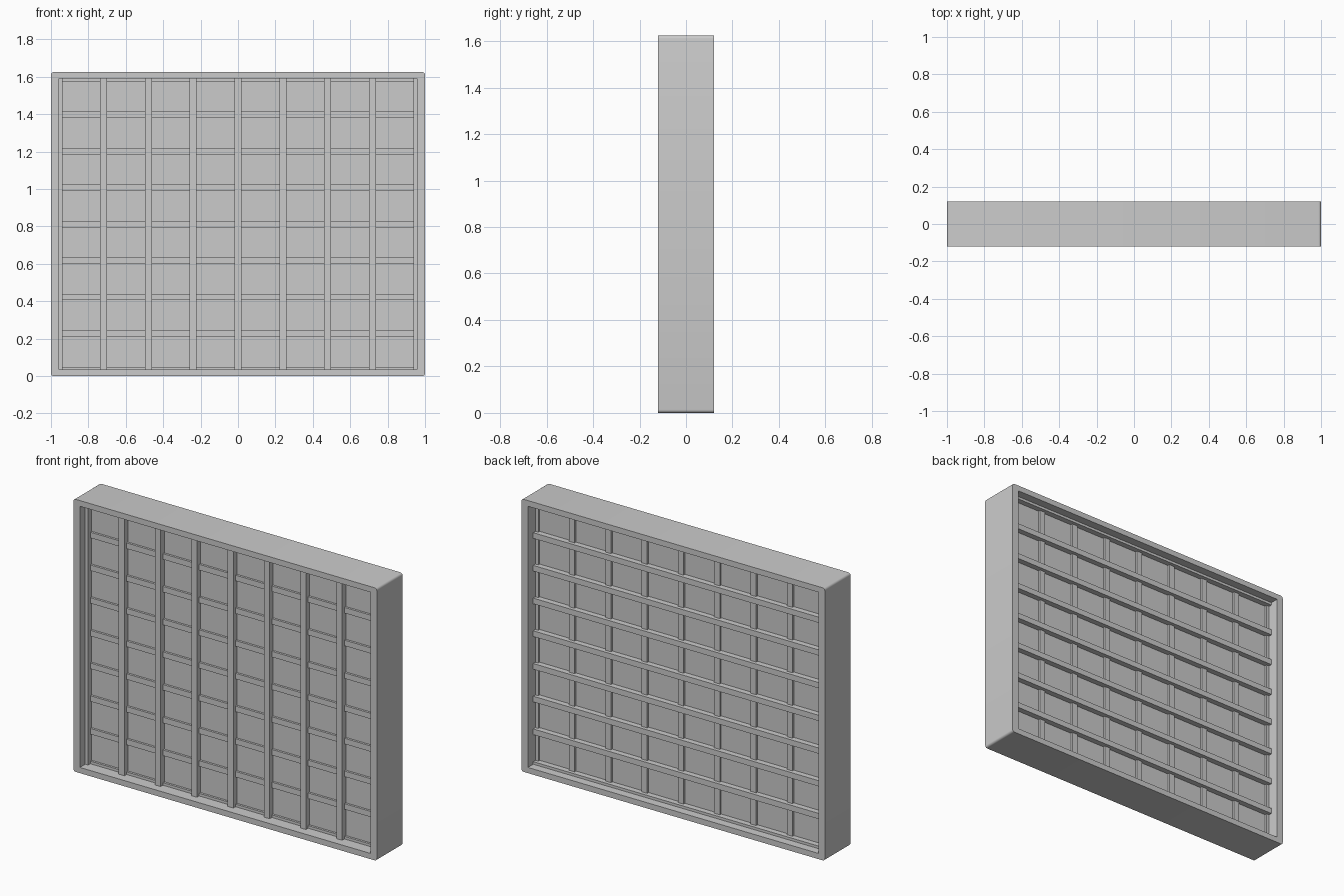
import bpy, bmesh, math

if "Cube" in bpy.data.objects:
    bpy.data.objects.remove(bpy.data.objects["Cube"])

W, H, D = 1.0, 1.625, 0.121      # half width, height, half depth
SIDE, RAIL = 0.042, 0.034        # frame thickness at sides / top and bottom
R = 0.014                        # outer corner radius
MID = H / 2


def make_object(name, bm):
    bmesh.ops.recalc_face_normals(bm, faces=bm.faces)
    me = bpy.data.meshes.new(name)
    bm.to_mesh(me)
    bm.free()
    ob = bpy.data.objects.new(name, me)
    bpy.context.collection.objects.link(ob)
    return ob


def box(name, x0, x1, y0, y1, z0, z1):
    bm = bmesh.new()
    bmesh.ops.create_cube(bm, size=1)
    for v in bm.verts:
        v.co.x = x0 + (v.co.x + 0.5) * (x1 - x0)
        v.co.y = y0 + (v.co.y + 0.5) * (y1 - y0)
        v.co.z = z0 + (v.co.z + 0.5) * (z1 - z0)
    return make_object(name, bm)


# Outer frame: rectangular ring, outer corners rounded
bm = bmesh.new()
corners = [(-1, -1), (1, -1), (1, 1), (-1, 1)]


def ring(hx, hz, y):
    return [bm.verts.new((sx * hx, y, MID + sz * hz)) for sx, sz in corners]


outer = [ring(W, MID, y) for y in (-D, D)]
inner = [ring(W - SIDE, MID - RAIL, y) for y in (-D, D)]
for i in range(4):
    j = (i + 1) % 4
    for a, b in ((outer[0], outer[1]), (inner[1], inner[0]),
                 (inner[0], outer[0]), (outer[1], inner[1])):
        bm.faces.new((a[i], a[j], b[j], b[i]))
edges = [bm.edges.get((outer[0][i], outer[1][i])) for i in range(4)]
bmesh.ops.bevel(bm, geom=edges, offset=R, segments=4, profile=0.5, affect='EDGES')
frame = make_object("outer_frame", bm)
bpy.context.view_layer.objects.active = frame
frame.select_set(True)
bpy.ops.object.shade_smooth_by_angle(angle=math.radians(35))
frame.select_set(False)

# Infill panel
ex, ez = W - SIDE / 2, RAIL / 2
box("panel", -ex, ex, -0.037, 0.037, ez, H - ez)

# Lattice: uprights stand proud at the front, crossbars at the back;
# the end bars are half buried in the frame
hw, hh = 0.0185, 0.017
for k in range(-4, 5):
    x, z = k * 0.2395, MID + k * 0.195
    box(f"upright_{k + 5}", x - hw, x + hw, -0.071, 0.05, ez, H - ez)
    box(f"crossbar_{k + 5}", -ex, ex, -0.05, 0.071,
        max(z - hh, 0.004), min(z + hh, H - 0.004))
